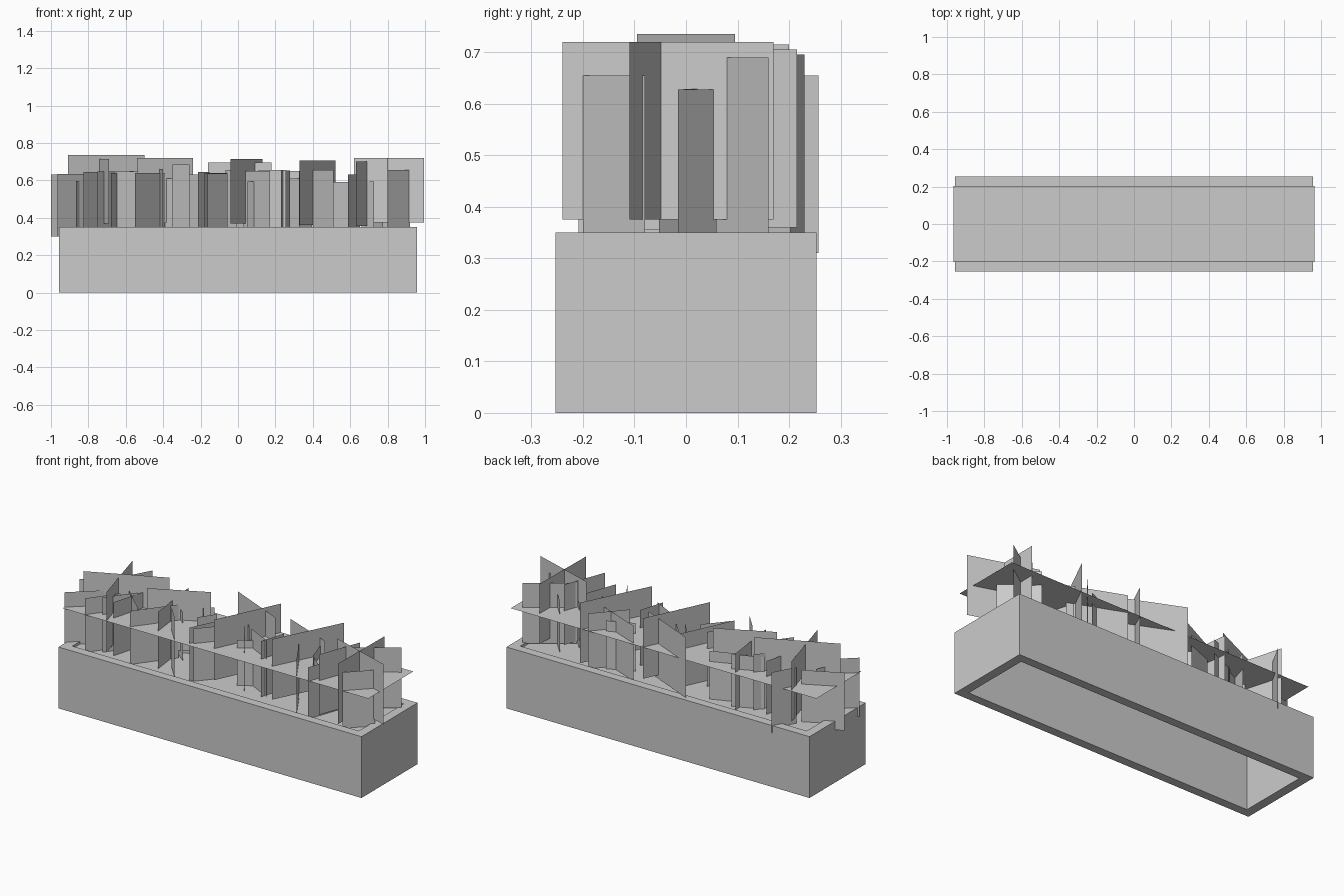
import bpy, random

random.seed(4)


def mesh(name, verts, faces):
    me = bpy.data.meshes.new(name)
    me.from_pydata(verts, [], faces)
    me.update()
    ob = bpy.data.objects.new(name, me)
    bpy.context.collection.objects.link(ob)
    return ob


def rect(x, y, z):
    return [(-x, -y, z), (x, -y, z), (x, y, z), (-x, y, z)]


def ring(a, b, flip=False):
    quads = [(a + i, a + (i + 1) % 4, b + (i + 1) % 4, b + i) for i in range(4)]
    return [q[::-1] for q in quads] if flip else quads


# Planter box: open frame with thick walls
OX, OY, IX, IY, H = 0.957, 0.253, 0.905, 0.203, 0.35
verts = rect(OX, OY, 0) + rect(OX, OY, H) + rect(IX, IY, H) + rect(IX, IY, 0)
mesh("planter_box", verts, ring(0, 4) + ring(4, 8) + ring(8, 12) + ring(12, 0))

# Soil just under the rim
mesh("soil", rect(IX, IY, 0.335), [(0, 1, 2, 3)])

# Flat foliage sheet
mesh("foliage_sheet", rect(0.965, 0.203, 0.55), [(0, 1, 2, 3)])

# Large upright foliage cards: x0, y0, x1, y1, top
CARDS = [
    (-0.91, -0.095, -0.50, 0.095, 0.735),
    (-0.965, -0.187, -0.81, -0.05, 0.635),
    (-1.0, 0.0, -0.80, 0.10, 0.63),
    (-0.72, 0.257, -0.79, 0.13, 0.655),
    (-0.80, 0.19, -0.69, -0.20, 0.715),
    (-0.68, -0.15, -0.60, 0.13, 0.64),
    (-0.54, -0.05, -0.24, 0.10, 0.72),
    (-0.55, -0.19, -0.39, 0.02, 0.64),
    (-0.44, 0.18, -0.40, -0.15, 0.66),
    (-0.35, -0.10, -0.26, -0.20, 0.685),
    (-0.18, -0.18, -0.04, 0.12, 0.64),
    (-0.16, 0.23, 0.18, 0.08, 0.695),
    (-0.04, -0.16, 0.13, 0.20, 0.715),
    (0.03, 0.02, 0.17, -0.19, 0.65),
    (0.20, 0.19, 0.50, 0.07, 0.65),
    (0.33, -0.165, 0.52, 0.215, 0.705),
    (0.40, -0.02, 0.51, -0.20, 0.655),
    (0.63, -0.17, 0.72, 0.07, 0.70),
    (0.62, 0.01, 0.995, -0.11, 0.72),
    (0.80, -0.24, 0.805, 0.17, 0.72),
    (0.69, 0.0, 0.92, 0.16, 0.69),
    (0.80, -0.20, 0.92, -0.08, 0.655),
]

# Smaller filler cards spread evenly along the box
cards = list(CARDS)
for i in range(24):
    cx = -0.84 + 1.68 * i / 23
    cy = random.uniform(-0.13, 0.13)
    dx = random.uniform(0.02, 0.09)
    dy = random.choice((-1, 1)) * random.uniform(0.03, 0.09)
    cards.append((cx - dx, cy - dy, cx + dx, cy + dy, random.uniform(0.59, 0.66)))

verts, faces = [], []
for x0, y0, x1, y1, top in cards:
    low = max(top - 0.345, 0.30)
    n = len(verts)
    verts += [(x0, y0, low), (x1, y1, low), (x1, y1, top), (x0, y0, top)]
    faces.append((n, n + 1, n + 2, n + 3))
mesh("foliage_cards", verts, faces)
